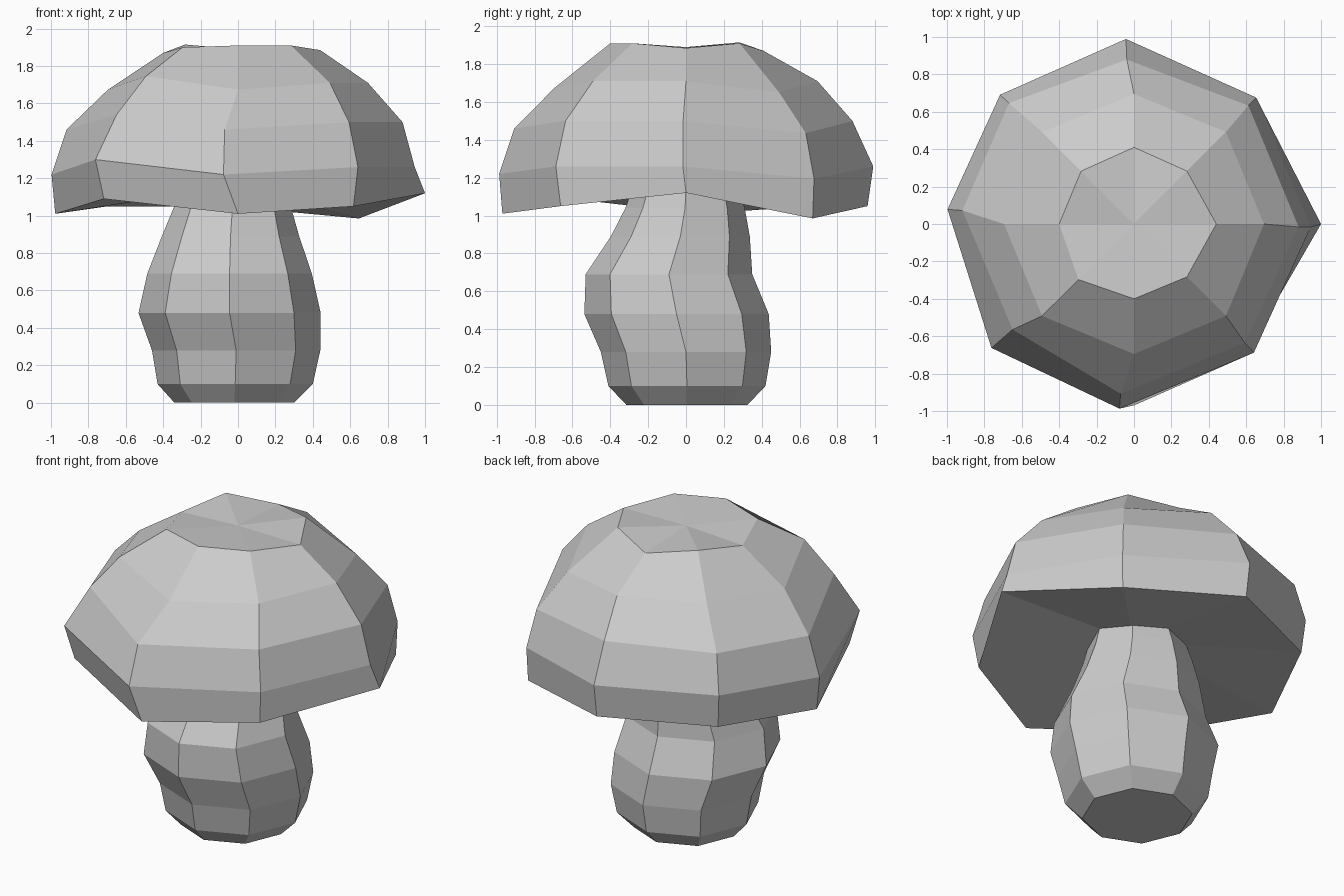
import bpy
from math import cos, sin, radians

if "Cube" in bpy.data.objects:
    bpy.data.objects.remove(bpy.data.objects["Cube"])

SIDES = 8


def polar(r, deg, z, cx=0.0, cy=0.0):
    a = radians(deg)
    return (cx + r * cos(a), cy + r * sin(a), z)


def loft(name, rings, bottom, top):
    """Skin a stack of eight-sided rings and fan both ends to a centre point."""
    verts = [p for ring in rings for p in ring] + [bottom, top]
    b, t = len(verts) - 2, len(verts) - 1
    last = (len(rings) - 1) * SIDES
    faces = []
    for i in range(SIDES):
        j = (i + 1) % SIDES
        faces.append((b, j, i))
        faces.append((t, last + i, last + j))
        for k in range(0, last, SIDES):
            faces.append((k + i, k + j, k + SIDES + j, k + SIDES + i))
    mesh = bpy.data.meshes.new(name)
    mesh.from_pydata(verts, [], faces)
    mesh.update()
    obj = bpy.data.objects.new(name, mesh)
    bpy.context.collection.objects.link(obj)
    return obj


# Stem: wobbly octagonal rings (z, radius, centre x, centre y)
stem_profile = [
    (0.00, 0.32, -0.02, 0.005),
    (0.10, 0.415, -0.015, 0.005),
    (0.28, 0.45, -0.01, 0.0),
    (0.48, 0.487, -0.045, -0.05),
    (0.69, 0.44, -0.045, -0.09),
    (0.89, 0.367, -0.04, -0.03),
    (1.04, 0.315, -0.03, -0.005),
    (1.15, 0.28, -0.02, 0.0),
]
stem_rings = [[polar(r, 45 * i, z, cx, cy) for i in range(SIDES)]
              for z, r, cx, cy in stem_profile]
loft("stem", stem_rings, (-0.02, 0.005, 0), (-0.02, 0, 1.15))

# Cap: one uneven rib per 45 degrees
# (angle shift, height shift, rim, lower and shoulder radius, crown radius and height)
ribs = [
    (-1, 0.00, 1.00, 0.945, 0.88, 0.44, 1.885),
    (1, -0.065, 0.93, 0.94, 0.88, 0.40, 1.91),
    (2.5, 0.00, 0.96, 0.99, 0.88, 0.41, 1.87),
    (1, 0.00, 0.97, 0.995, 0.93, 0.40, 1.915),
    (-4.5, -0.04, 0.98, 1.00, 0.92, 0.40, 1.87),
    (-4, 0.04, 0.95, 1.01, 0.86, 0.42, 1.90),
    (-4.5, -0.04, 0.97, 0.99, 0.91, 0.40, 1.91),
    (-2, 0.00, 0.905, 0.94, 0.87, 0.40, 1.91),
]
cap_rings = [[] for _ in range(5)]
for i, (turn, dz, rim, low, shoulder, crown, crown_z) in enumerate(ribs):
    a = 45 * i
    rim_z = 1.12 if i == 0 else 1.05 + dz
    cap_rings[0].append(polar(rim, a + (turn if i != 0 and i != 6 else 0), rim_z))
    cap_rings[1].append(polar(low, a + turn, 1.26 + dz))
    cap_rings[2].append(polar(shoulder, a + turn, 1.50 + dz))
    cap_rings[3].append(polar(0.695, a, 1.71 + 0.9 * dz))
    cap_rings[4].append(polar(crown, a, crown_z))
loft("cap", cap_rings, (0, 0, 1.16), (0, 0, 1.89))
